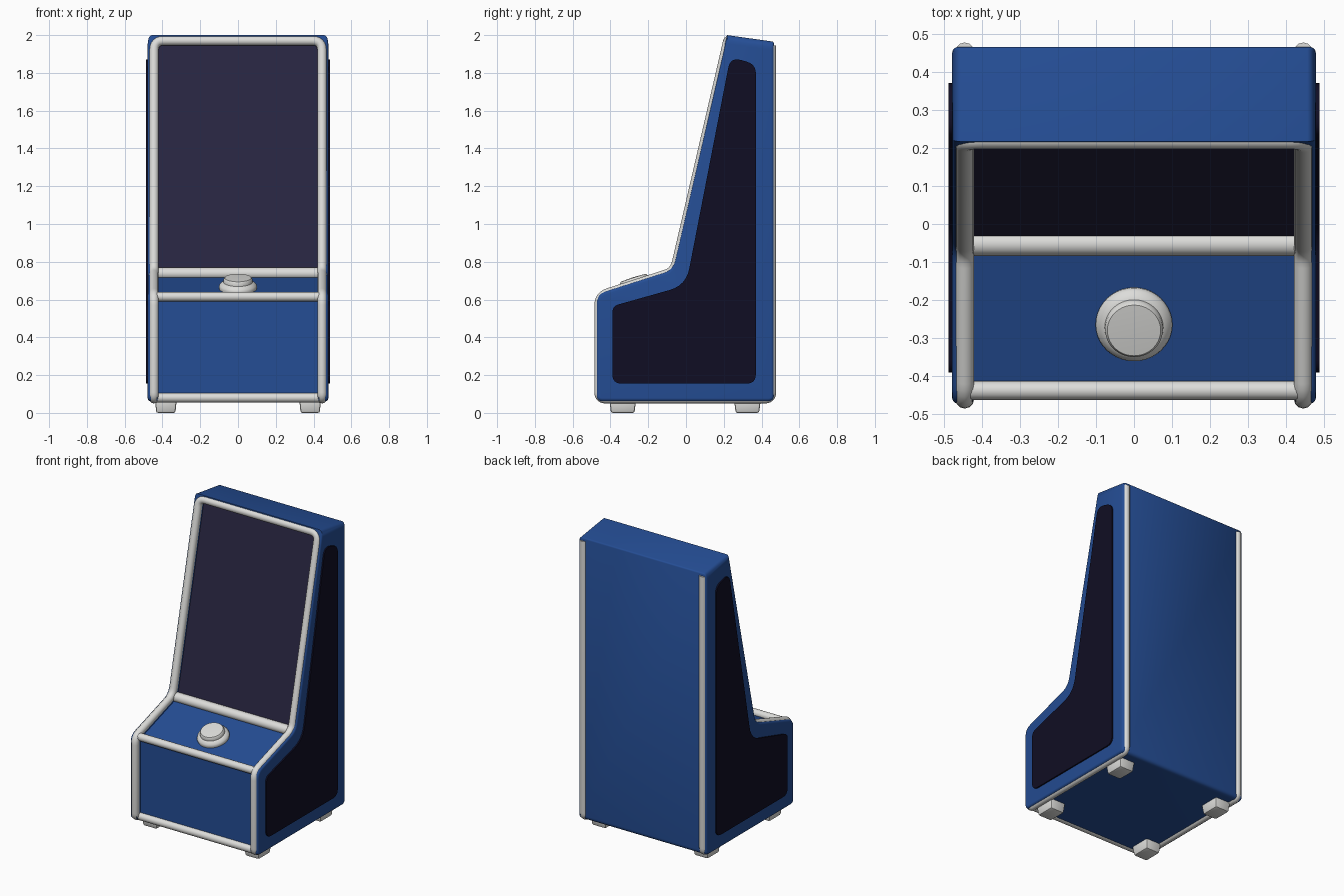
import bpy, bmesh, math
from mathutils import Vector

if "Cube" in bpy.data.objects:
    bpy.data.objects.remove(bpy.data.objects["Cube"])


def material(name, rgb):
    m = bpy.data.materials.new(name)
    m.diffuse_color = (*rgb, 1)
    m.use_nodes = True
    m.node_tree.nodes["Principled BSDF"].inputs["Base Color"].default_value = m.diffuse_color
    return m


BLUE = material("cabinet blue", (0.018, 0.075, 0.30))
SCREEN = material("screen dark violet", (0.021, 0.018, 0.052))
PANEL = material("side panel navy", (0.005, 0.004, 0.017))
WHITE = material("trim white", (0.72, 0.72, 0.70))


def fillet(items, closed=False, n=6):
    """Round the corners of a path given as (point, corner length)."""
    out = []
    for i, (p, d) in enumerate(items):
        p = Vector(p)
        if d == 0 or (not closed and i in (0, len(items) - 1)):
            out.append(p)
            continue
        a = Vector(items[i - 1][0])
        b = Vector(items[(i + 1) % len(items)][0])
        s, e = p + (a - p).normalized() * d, p + (b - p).normalized() * d
        for k in range(n + 1):
            t = k / n
            out.append(s * (1 - t) ** 2 + p * 2 * t * (1 - t) + e * t * t)
    return out


def add(name, bm, *mats):
    bmesh.ops.recalc_face_normals(bm, faces=bm.faces[:])
    me = bpy.data.meshes.new(name)
    bm.to_mesh(me)
    bm.free()
    for m in mats:
        me.materials.append(m)
    ob = bpy.data.objects.new(name, me)
    bpy.context.collection.objects.link(ob)
    return ob


def activate(ob):
    bpy.ops.object.select_all(action='DESELECT')
    bpy.context.view_layer.objects.active = ob
    ob.select_set(True)


def smooth(ob, angle=35):
    activate(ob)
    for m in list(ob.modifiers):
        bpy.ops.object.modifier_apply(modifier=m.name)
    bpy.ops.object.shade_smooth_by_angle(angle=math.radians(angle))


def prism(profile, x0, x1):
    """Extrude a (y, z) profile along x."""
    bm = bmesh.new()
    f = bm.faces.new([bm.verts.new((x0, p[0], p[1])) for p in profile])
    r = bmesh.ops.extrude_face_region(bm, geom=[f])
    for v in r['geom']:
        if isinstance(v, bmesh.types.BMVert):
            v.co.x = x1
    bm.normal_update()
    return bm


def tube(name, pts, radius):
    cu = bpy.data.curves.new(name, 'CURVE')
    cu.dimensions = '3D'
    cu.bevel_depth, cu.bevel_resolution, cu.use_fill_caps = radius, 4, True
    sp = cu.splines.new('POLY')
    sp.points.add(len(pts) - 1)
    for q, p in zip(sp.points, pts):
        q.co = (*p, 1)
    cu.materials.append(WHITE)
    ob = bpy.data.objects.new(name, cu)
    bpy.context.collection.objects.link(ob)
    activate(ob)
    bpy.ops.object.convert(target='MESH')
    smooth(bpy.context.object, 50)


# cabinet body: side profile with rounded rims
outline = fillet([((0.465, 0.062), 0.03), ((-0.472, 0.062), 0.03), ((-0.472, 0.629), 0.05),
                  ((-0.070, 0.757), 0.05), ((0.217, 2.0), 0), ((0.465, 1.965), 0)], True)
W = 0.478
bm = prism(outline, -W, W)
wt = bm.edges.layers.float.new('bevel_weight_edge')
for e in bm.edges:
    a, b = (v.co for v in e.verts)
    if abs(a.x - b.x) < 0.01:
        e[wt] = 1 if min(a.z, b.z) > 1.96 else 0.35
    if abs(a.x - b.x) > 0.01:
        e[wt] = 0.2 if a.z > 1.9 and a.y > 0.4 else 0
    elif min(a.z, b.z) < 1.96:
        e[wt] = 0.35
body = add("cabinet_body", bm, BLUE, SCREEN)
bv = body.modifiers.new("rims", 'BEVEL')
bv.limit_method, bv.width, bv.segments, bv.use_clamp_overlap = 'WEIGHT', 0.045, 4, False

# recess in front for door, console and screen
cut = prism([(-0.435, 0.02), (-0.435, 0.602), (-0.039, 0.729), (0.247, 1.965),
             (-0.7, 1.965), (-0.7, 0.02)], -0.425, 0.425)
for f in cut.faces:
    c = f.calc_center_median()
    f.material_index = int(abs(c.x) < 0.1 and c.y > 0.05 and 1 < c.z < 1.9)
cutter = add("recess_cutter", cut, BLUE, SCREEN)
cutter.hide_render = True
bo = body.modifiers.new("recess", 'BOOLEAN')
bo.operation, bo.solver, bo.object = 'DIFFERENCE', 'EXACT', cutter
smooth(body)
bpy.data.objects.remove(cutter)

# dark side panels
panel = fillet([((0.37, 0.155), 0.05), ((-0.39, 0.155), 0.05), ((-0.39, 0.565), 0.035),
                ((0.0, 0.675), 0.09), ((0.235, 1.885), 0.06), ((0.37, 1.845), 0.05)], True)
for s, side in ((-1, "left"), (1, "right")):
    smooth(add(side + "_side_panel", prism(panel, s * (W - 0.01), s * 0.487), PANEL))

# continuous white edge trim: up one side, over the screen, down the other
X = 0.445
half = [((0.452, 1.945), 0), ((0.452, 0.075), 0.035), ((-0.46, 0.075), 0.035),
        ((-0.46, 0.62), 0.05), ((-0.061, 0.748), 0.05), ((0.222, 1.970), 0.05)]
path = [((-X, *p), d) for p, d in half] + [((X, *p), d) for p, d in reversed(half)]
tube("edge_trim", fillet(path), 0.025)

# white cross bars
for name, y, z, r in (("door_bottom_bar", -0.437, 0.08, 0.025),
                      ("console_front_bar", -0.437, 0.615, 0.025),
                      ("screen_bottom_bar", -0.052, 0.738, 0.032)):
    tube(name, [(-X, y, z), (X, y, z)], r)

# console button, lathed then tilted to the console slope
prof = [(0, -0.01), (0.098, -0.01), (0.101, 0.008), (0.097, 0.02), (0.082, 0.032),
        (0.077, 0.034), (0.076, 0.050), (0.07, 0.058), (0.0, 0.061)]
bm = bmesh.new()
vs = [bm.verts.new((r, 0, z)) for r, z in prof]
es = [bm.edges.new(p) for p in zip(vs, vs[1:])]
bmesh.ops.spin(bm, geom=vs + es, cent=(0, 0, 0), axis=(0, 0, 1), angle=math.tau, steps=40)
bmesh.ops.remove_doubles(bm, verts=bm.verts[:], dist=0.0005)
button = add("console_button", bm, WHITE)
button.rotation_euler.x = math.atan(0.32)
button.location = (0, -0.262, 0.66)
smooth(button)

# four feet, slightly tapered
for sx, xn in ((-1, "left"), (1, "right")):
    for y, yn in ((-0.335, "front"), (0.325, "back")):
        bm = bmesh.new()
        bmesh.ops.create_cube(bm, size=1)
        for v in bm.verts:
            k = 0.92 if v.co.z < 0 else 1.05
            v.co = (sx * 0.382 + v.co.x * 0.11 * k, y + v.co.y * 0.135 * k, 0.035 + v.co.z * 0.07)
        bmesh.ops.bevel(bm, geom=bm.edges[:], offset=0.01, segments=2, affect='EDGES', profile=0.5)
        smooth(add(f"{yn}_{xn}_foot", bm, WHITE))
